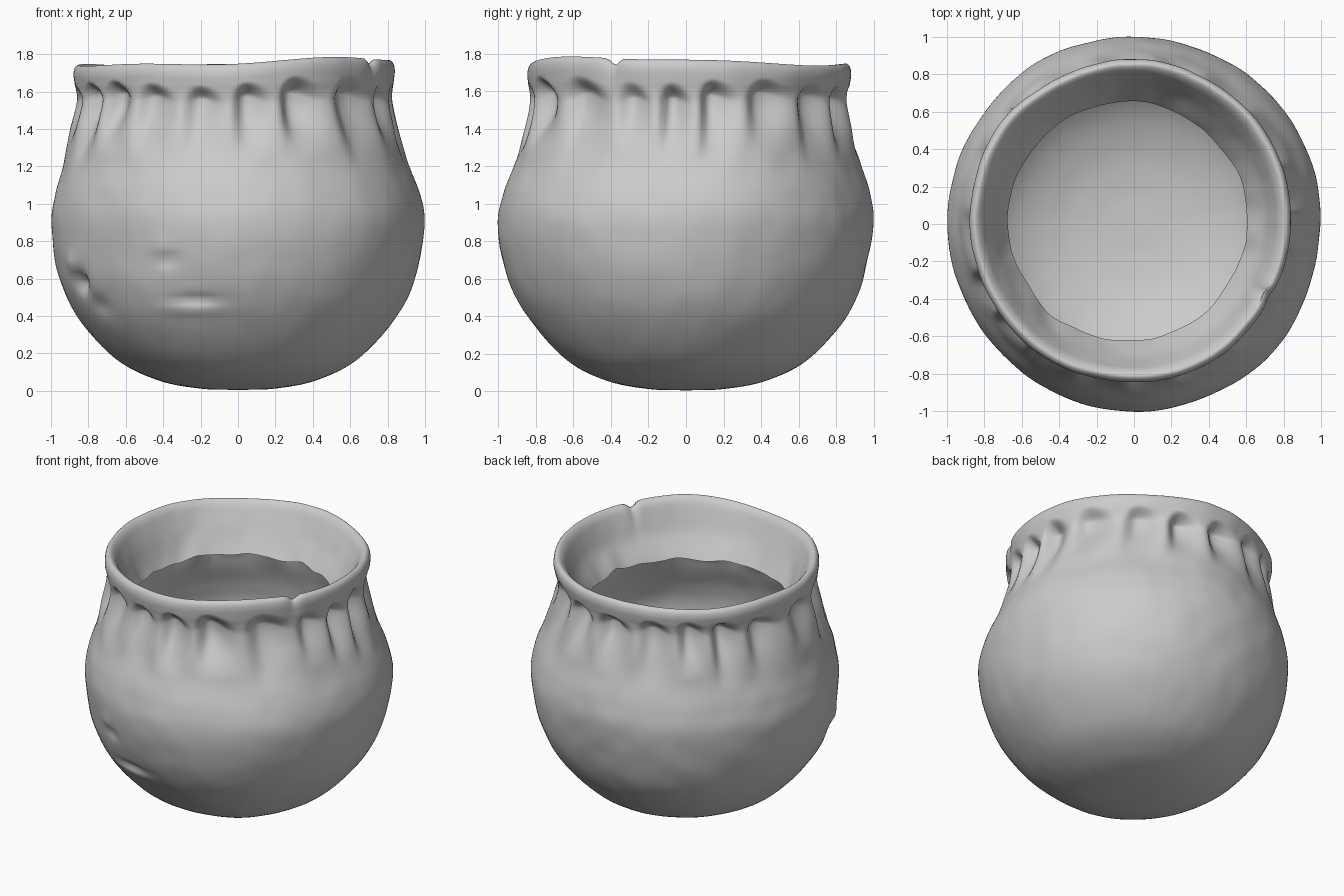
import bpy, bmesh
from math import sin, cos, pi, exp, radians
from mathutils import Vector, noise

cube = bpy.data.objects.get("Cube")
if cube:
    bpy.data.objects.remove(cube, do_unlink=True)

SEGMENTS = 240
STEPS = 8
FLUTES = 19
RIM_TOP = (0.828, 1.742)

# Radius and height, from the base up the outside, over the rim and down the throat
PROFILE = [(0.02, 0.005), (0.2, 0.012), (0.42, 0.055), (0.64, 0.165), (0.84, 0.38),
           (0.95, 0.6), (1.0, 0.87), (0.975, 1.05), (0.912, 1.23), (0.872, 1.4),
           (0.845, 1.53), (0.843, 1.59), (0.853, 1.64), (0.86, 1.69), (0.852, 1.727),
           RIM_TOP, (0.795, 1.715), (0.76, 1.65), (0.705, 1.54), (0.635, 1.42)]


def smooth(a, b, t):
    t = max(0.0, min(1.0, (t - a) / (b - a)))
    return t * t * (3 - 2 * t)


def angle_gap(a, b):
    return (a - b + 180) % 360 - 180


def bump(deg, z, at_deg, at_z, width, height):
    return exp(-(angle_gap(deg, at_deg) / width) ** 2 - ((z - at_z) / height) ** 2)


def spline(points):
    """Catmull-Rom curve through the profile."""
    p = [Vector(q) for q in points]
    p = [2 * p[0] - p[1]] + p + [2 * p[-1] - p[-2]]
    for i in range(1, len(p) - 2):
        a, b, c, d = p[i - 1:i + 3]
        for s in range(STEPS):
            t = s / STEPS
            yield 0.5 * (2 * b + (c - a) * t + (2 * a - 5 * b + 4 * c - d) * t * t
                         + (3 * b - a - 3 * c + d) * t ** 3)
    yield p[-2]


def flute(deg, z):
    """Finger hollow under the rim: one steep side, one gentle side, rounded top."""
    wander = 3 * sin(radians(deg * 3)) + 2 * sin(radians(deg * 5 + 40))
    lean = 5 * (1.5 - z) * sin(radians(deg * 2))
    turn = (deg + wander + lean + 90) * FLUTES / 360
    phase, index = turn % 1, int(turn // 1) % FLUTES
    shape = smooth(0, 0.3, phase) * (1 - smooth(0.35, 1, phase))
    reach = 1.2 + 0.07 * sin(index * 2.4)
    ceiling = 1.6 + 0.05 * shape + 0.015 * sin(index * 1.3)
    depth = 0.07 + 0.018 * sin(index * 1.7)
    return depth * shape * smooth(reach, 1.54, z) * (1 - smooth(ceiling - 0.075, ceiling, z))


def place(r, z, deg, outside):
    a = radians(deg)
    direction = Vector((cos(a), sin(a), 0))
    neck = smooth(1.0, 1.5, z)
    throat = 0 if outside else 1 - smooth(1.42, 1.6, z)
    if outside:
        r -= flute(deg, z)
        # Dents and pinches in the clay on the front right
        r -= 0.025 * bump(deg, z, -104, 0.485, 8, 0.025)
        r += 0.015 * bump(deg, z, -107, 0.44, 11, 0.03)
        r -= 0.022 * bump(deg, z, -113, 0.7, 4, 0.03)
        r += 0.012 * bump(deg, z, -115, 0.76, 3, 0.06)
        r -= 0.05 * bump(deg, z, -153, 0.58, 4, 0.05)
        r += 0.02 * bump(deg, z, -156, 0.68, 4, 0.05)
        r -= 0.02 * bump(deg, z, -146, 0.46, 5, 0.05)
    # Hand-shaped unevenness, broad and fine
    spot = direction + Vector((0, 0, z * 1.1))
    r += 0.02 * r * noise.noise(spot * 1.6) + 0.005 * r * noise.noise(spot * 6)
    # Ragged lower edge of the throat
    r += throat * 0.015 * noise.noise(direction * 3)
    z += throat * 0.03 * noise.noise(direction * 4 + Vector((5, 0, 0)))
    # Rim rises towards an overlapping seam
    top = smooth(1.55, 1.72, z)
    seam = angle_gap(deg, -29)
    z += top * (0.035 * exp(-(angle_gap(deg, -50) / 38) ** 2) + 0.02 * exp(-(angle_gap(deg, -5) / 30) ** 2)
                - 0.035 * exp(-(seam / 2.2) ** 2) + 0.006 * sin(a * 5))
    if outside:
        r -= 0.012 * top * exp(-(seam / 3) ** 2)
    shift = 0.02 * neck
    return direction * r + Vector((-shift - 0.015 * throat, shift, z))


# Pot body: one sheet swept around the axis
bm = bmesh.new()
curve = list(spline(PROFILE))
rim_index = PROFILE.index(RIM_TOP) * STEPS
rings = [[bm.verts.new(place(p.x, p.y, 360 * k / SEGMENTS, i <= rim_index)) for k in range(SEGMENTS)]
         for i, p in enumerate(curve)]
bm.faces.new(reversed(rings[0]))
for low, high in zip(rings, rings[1:]):
    for k in range(SEGMENTS):
        n = (k + 1) % SEGMENTS
        bm.faces.new((low[k], low[n], high[n], high[k]))
for f in bm.faces:
    f.smooth = True
mesh = bpy.data.meshes.new("clay_pot")
bm.to_mesh(mesh)
bm.free()
pot = bpy.data.objects.new("clay_pot", mesh)
bpy.context.collection.objects.link(pot)

# Plain grey clay
clay = bpy.data.materials.new("grey_clay")
clay.use_nodes = True
grey = (0.6, 0.6, 0.6, 1)
clay.diffuse_color = grey
clay.node_tree.nodes["Principled BSDF"].inputs["Base Color"].default_value = grey
mesh.materials.append(clay)
